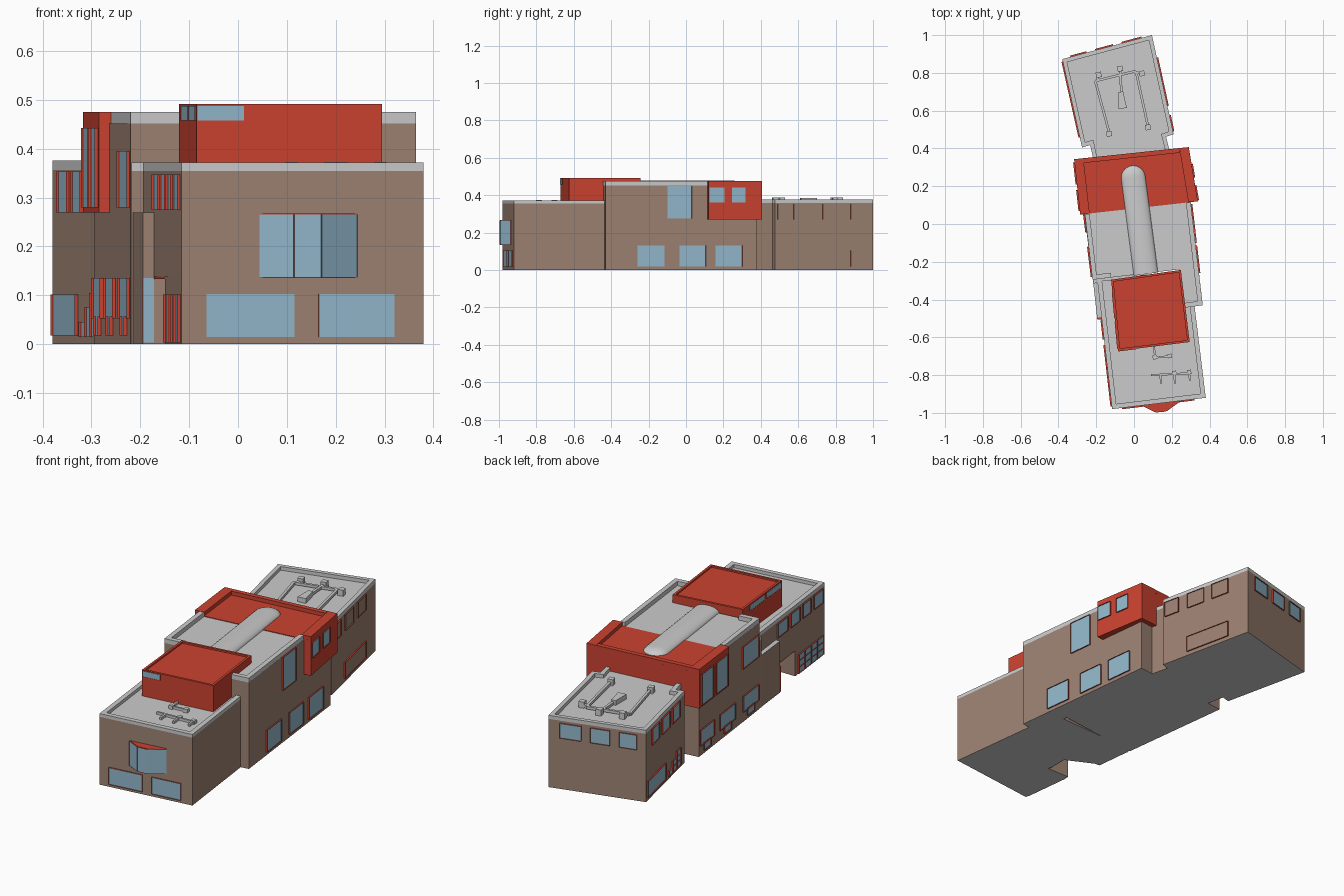
import bpy, bmesh
from math import sin, cos, pi
from mathutils import Vector as V

if "Cube" in bpy.data.objects:
    bpy.data.objects.remove(bpy.data.objects["Cube"])


def mat(name, *c):
    m = bpy.data.materials.new(name)
    m.diffuse_color = (*c, 1)
    m.use_nodes = True
    m.node_tree.nodes["Principled BSDF"].inputs["Base Color"].default_value = m.diffuse_color
    return m


RED = mat("red_trim", 0.60, 0.055, 0.03)
WALL = mat("wall_brown", 0.34, 0.225, 0.17)
GLASS = mat("glass", 0.29, 0.48, 0.60)


def finish(name, bm, mats):
    bmesh.ops.recalc_face_normals(bm, faces=bm.faces[:])
    me = bpy.data.meshes.new(name)
    bm.to_mesh(me)
    bm.free()
    for m in mats:
        me.materials.append(m)
    ob = bpy.data.objects.new(name, me)
    bpy.context.collection.objects.link(ob)
    return ob


def solid(bm, pts, z0, z1):
    lo = [bm.verts.new((x, y, z0)) for x, y in pts]
    hi = [bm.verts.new((x, y, z1)) for x, y in pts]
    n = len(pts)
    bm.faces.new(lo[::-1])
    bm.faces.new(hi)
    return [bm.faces.new((lo[i], lo[(i + 1) % n], hi[(i + 1) % n], hi[i])) for i in range(n)]


def prism(name, pts, z0, z1, side=None, cap=None):
    # extruded plan outline; walls and caps may differ in colour
    bm = bmesh.new()
    sides = solid(bm, pts, z0, z1)
    for f in bm.faces:
        f.material_index = 0 if f in sides else 1
    return finish(name, bm, [side, cap])


def parapet(name, path, w, z0, z1, closed=True, m=None):
    # mitred rim on the inner (left) side of a path
    p = [V(q) for q in path]
    n = len(p)
    bm, rows = bmesh.new(), []
    for i in range(n):
        a = (p[i] - p[i - 1]).normalized() if closed or i else None
        b = (p[(i + 1) % n] - p[i]).normalized() if closed or i < n - 1 else a
        a = a or b
        na, nb = V((-a.y, a.x)), V((-b.y, b.x))
        k = na + nb
        q = p[i] + k * (w * 2 / k.length_squared)
        rows.append([bm.verts.new((*c, z)) for c, z in ((p[i], z0), (p[i], z1), (q, z1), (q, z0))])
    for i in range(n if closed else n - 1):
        r, s = rows[i], rows[(i + 1) % n]
        for j in range(4):
            bm.faces.new((r[j], s[j], s[(j + 1) % 4], r[(j + 1) % 4]))
    if not closed:
        bm.faces.new(rows[0])
        bm.faces.new(rows[-1])
    return finish(name, bm, [m])


def window(name, wall, lo, hi, z0, z1, axis=1, fill=GLASS, w=0.007, out=0.007):
    # framed pane on a wall segment (outside on its right); lo/hi are x or y values
    a, b = V(wall[0]), V(wall[1])
    at = lambda u: a + (b - a) * ((u - a[axis]) / (b[axis] - a[axis]))
    p, q = at(lo), at(hi)
    if (q - p).dot(b - a) < 0:
        p, q = q, p
    d = (b - a).normalized()
    n = V((d.y, -d.x))
    bm = bmesh.new()
    front = solid(bm, [p + n * out, q + n * out, q - n * .004, p - n * .004], z0, z1)[0]
    bmesh.ops.inset_region(bm, faces=[front], thickness=w, use_even_offset=True)
    front.material_index = 1
    for v in front.verts:
        v.co -= V((n.x, n.y, 0)) * (out - .002)
    return finish(name, bm, [RED, fill])


# front wing, with an entrance cut into its left side
FL, FR = (-.116, -.98), (.38, -.92)
tail = [(.32, -.43), (.25, -.26), (-.21, -.28), (-.218, -.315), (-.193, -.312)]
notch = [(-.172, -.5), (-.02, -.575), (-.02, -.69), (-.149, -.69)]
prism("front_wing_base", [FL, FR] + tail + notch, 0, .137, WALL)
prism("front_wing_upper", [FL, FR] + tail, .137, .355, WALL)
prism("entrance_ceiling", notch[::-1], .133, .138, RED, RED)
parapet("front_parapet", [FL, FR] + tail, .025, .355, .372)
prism("side_annex", [(-.195, -.5), (-.155, -.495), (-.17, -.3), (-.217, -.3)], 0, .27, WALL)

# middle block
mid = [(-.22, -.295), (.24, -.24), (.265, -.443), (.364, -.43), (.27, .38), (-.295, .315)]
prism("middle_block", mid, 0, .452, WALL)
parapet("middle_parapet_left", [(-.26, .05), mid[0], (-.12, -.283)], .025, .452, .475, False)
parapet("middle_parapet_right", [(.27, -.443), mid[3], (.30, .115)], .025, .452, .475, False)

# red bay crossing the middle block
bay = [(-.285, .05), (.338, .12), (.29, .407), (-.317, .343)]
prism("red_bay", bay, .27, .455, RED, RED)
prism("bay_rim_left", [bay[0], (-.235, .056), (-.268, .348), bay[3]], .455, .475, RED, RED)
prism("bay_rim_right", [(.288, .115), bay[1], bay[2], (.24, .402)], .455, .475, RED, RED)
parapet("bay_rim_back", [(.24, .402), (-.268, .348)], .025, .455, .475, False, RED)

# rear wing
rear = [(-.206, .30), (.195, .36), (.17, .462), (.21, .475), (.095, 1.0), (-.38, .873),
        (-.275, .405), (-.232, .418)]
prism("rear_wing", rear, 0, .357, WALL)
parapet("rear_parapet", rear, .022, .357, .376)

# red penthouse
pent = [(-.085, -.672), (.295, -.625), (.248, -.243), (-.121, -.295)]
prism("penthouse", pent, .355, .484, RED, RED)
parapet("penthouse_rim", pent, .012, .484, .492, True, RED)

# vaulted skylight with a rounded end
bm = bmesh.new()
a, b, r = V((.063, -.265)), V((-.004, .245)), .065
d = (b - a).normalized()
n = V((d.y, -d.x))
stations = [(a, 1), (b, 1)] + [(b + d * r * sin(t * pi / 16), cos(t * pi / 16)) for t in range(1, 8)]
stations.append((b + d * r, .02))
rings = [[bm.verts.new((*(c + n * r * s * cos(k * pi / 14)), .45 + .028 * s * sin(k * pi / 14)))
          for k in range(15)] for c, s in stations]
for p, q in zip(rings, rings[1:]):
    for k in range(14):
        bm.faces.new((p[k], p[k + 1], q[k + 1], q[k]))
bm.faces.new(rings[0])
sky = finish("vault_skylight", bm, [])
bpy.context.view_layer.objects.active = sky
sky.select_set(True)
bpy.ops.object.shade_smooth_by_angle()

# front windows and faceted oriel
front = (FL, FR)
window("front_window_left", front, -.065, .115, .015, .103, 0)
window("front_window_right", front, .165, .32, .015, .103, 0)
oriel = [(.045, -.96), (.115, -.995), (.17, -.99), (.243, -.937)]
prism("oriel", oriel + [(.24, -.92), (.05, -.94)], .135, .267, RED, RED)
for i in range(3):
    seg = oriel[i:i + 2]
    window(f"oriel_window_{i}", seg, seg[0][0], seg[1][0], .137, .265, 0, out=.003, w=.006)

# left side of the front wing
fl = (tail[-1], FL)
for i, (lo, hi) in enumerate([(-.96, -.87), (-.84, -.76), (-.73, -.64), (-.61, -.51)]):
    window(f"front_left_window_{i}", fl, lo, hi, .275, .347)
for i in range(4):
    for j in range(3):
        y = -.965 + i * .062
        window(f"grid_window_{i}_{j}", fl, y, y + .062, .003 + j * .033, .036 + j * .033, w=.005)
window("entrance_glass", ((-.02, -.575), (-.02, -.69)), -.685, -.58, .003, .132)
window("annex_door", ((-.195, -.5), (-.155, -.495)), -.195, -.158, .003, .135, 0, w=.004)

# left side of the middle block
ml = (mid[5], mid[0])
for i, (lo, hi) in enumerate([(.165, .305), (-.045, .11), (-.28, -.125)]):
    c = (lo + hi) / 2
    window(f"middle_left_window_{i}", ml, lo, hi, .053, .135)
    window(f"middle_left_lower_{i}", ml, c - .035, c + .035, .018, .057)
window("middle_left_upper", ml, -.28, -.12, .28, .395)
bl = (bay[3], bay[0])
window("bay_left_window_0", bl, .07, .18, .28, .443)
window("bay_left_window_1", bl, .21, .325, .28, .443)

# right side of the middle block
mr = (mid[3], mid[4])
for i, (lo, hi) in enumerate([(-.26, -.115), (-.035, .105), (.157, .30)]):
    window(f"middle_right_window_{i}", mr, lo, hi, .018, .132)
window("middle_right_upper", mr, -.10, .03, .275, .448)
br = (bay[1], bay[2])
window("bay_right_window_0", br, .125, .205, .362, .442)
window("bay_right_window_1", br, .245, .318, .362, .442)

# rear wing windows: blind frames on the right, glazed back and left
rr, rb, rl = (rear[3], rear[4]), (rear[4], rear[5]), (rear[5], rear[6])
for i, (lo, hi) in enumerate([(.49, .575), (.63, .73), (.78, .88)]):
    window(f"rear_right_frame_{i}", rr, lo, hi, .27, .352, fill=WALL)
window("rear_right_lower_frame", rr, .625, .88, .02, .105, fill=WALL, w=.012)
for i, (lo, hi) in enumerate([(-.065, .04), (-.205, -.11), (-.337, -.25)]):
    window(f"rear_back_window_{i}", rb, lo, hi, .268, .345, 0)
for i, lo in enumerate((.47, .595, .72)):
    window(f"rear_left_window_{i}", rl, lo, lo + .088, .27, .353)
window("rear_left_lower", rl, .64, .86, .018, .102)
for i in range(3):
    for j in range(i + 1):
        y = .555 - i * .048
        window(f"rear_left_step_{i}_{j}", rl, y, y + .048, .015 + j * .03, .045 + j * .03, w=.005)

# penthouse slit windows
window("penthouse_front_slit", pent[:2], -.083, .012, .458, .488, 0, w=.003, out=.003)
for lo, hi in ((-.66, -.52), (-.5, -.36)):
    window("penthouse_left_slit", (pent[3], pent[0]), lo, hi, .458, .488, w=.003, out=.003)


# rooftop ducts and vents
def duct(name, p, q, w, z0, z1, w2=None):
    p, q = V(p), V(q)
    k = (q - p).normalized()
    s = V((-k.y, k.x)) / 2
    w2 = w2 or w
    prism(name, [p - s * w, q - s * w2, q + s * w2, p + s * w], z0, z1)


for p, q in [((-.205, .757), (-.132, .487)), ((-.205, .757), (.01, .81)), ((.01, .81), (.074, .517)),
             ((-.074, .815), (-.066, .69)), ((-.187, .79), (-.195, .757)), ((.042, .797), (0, .803))]:
    duct("rear_duct", p, q, .013, .362, .376)
duct("rear_duct_flare", (-.07, .70), (-.06, .612), .025, .36, .385, .045)
for x, y in [(-.187, .79), (-.074, .822), (.042, .797), (-.132, .477), (.074, .512)]:
    duct("rear_vent", (x - .014, y - .003), (x + .014, y + .003), .028, .355, .389)
for p, q in [((.105, -.645), (.112, -.707)), ((.112, -.707), (.19, -.70)), ((.09, -.80), (.295, -.79)),
             ((.14, -.80), (.143, -.845)), ((.213, -.795), (.217, -.845)), ((.292, -.79), (.296, -.828))]:
    duct("front_duct", p, q, .01, .357, .37)
for x, y in [(.11, -.707), (.19, -.70), (.213, -.79), (.292, -.785)]:
    duct("front_vent", (x - .011, y), (x + .011, y + .003), .022, .355, .373)
